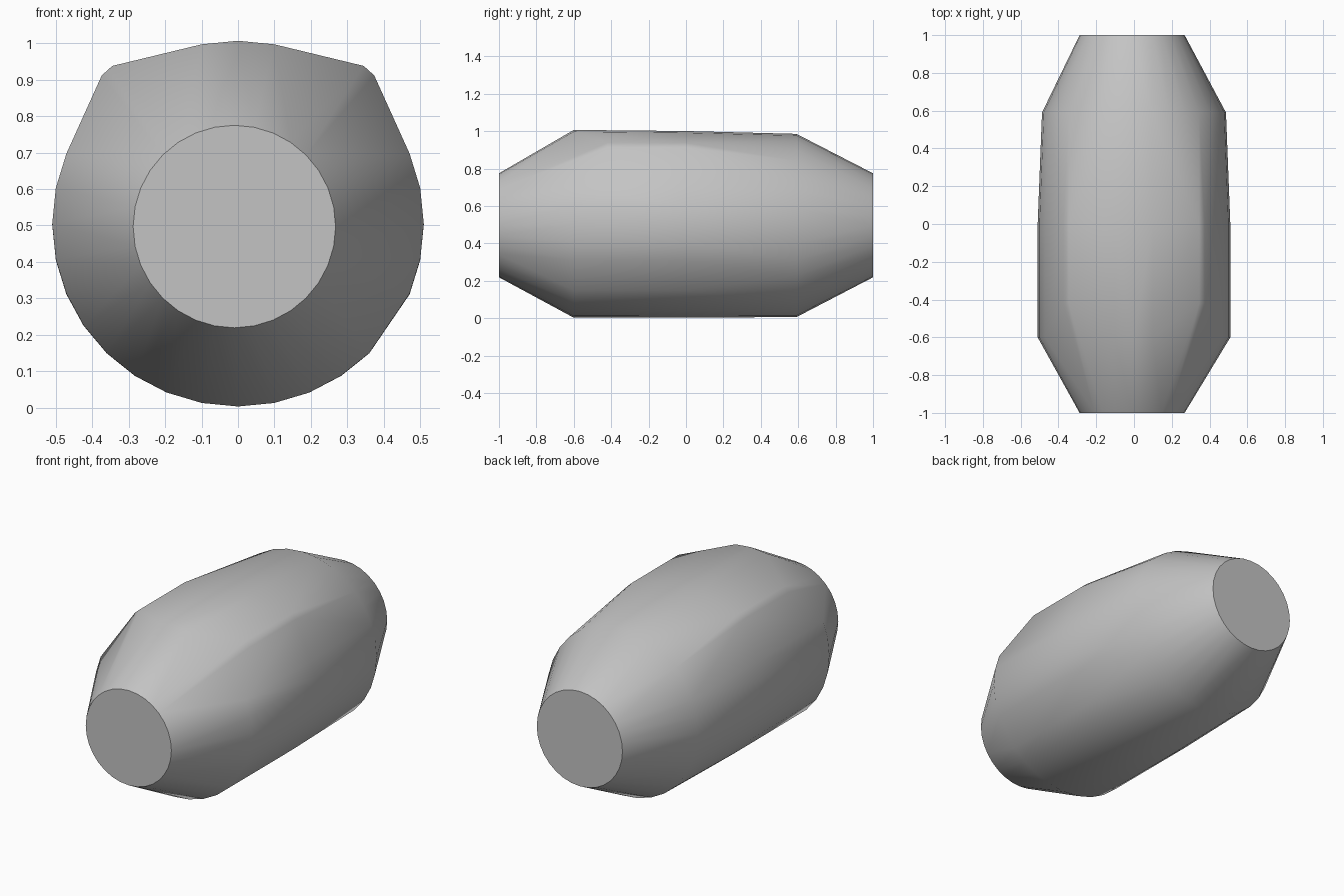
import bpy
import bmesh
from math import sin, cos, tau, radians

cube = bpy.data.objects.get("Cube")
if cube:
    bpy.data.objects.remove(cube, do_unlink=True)

grey = bpy.data.materials.new("plain grey")
grey.use_nodes = True
colour = (0.55, 0.55, 0.55, 1)
grey.diffuse_color = colour
grey.node_tree.nodes["Principled BSDF"].inputs["Base Color"].default_value = colour

SIDES = 32
bm = bmesh.new()


def ring(y, cx, cz, rx, rz, skip=()):
    """Circle of points across the body; index 0 is the top, counting towards +x."""
    for i in range(SIDES):
        if i not in skip:
            a = tau * i / SIDES
            bm.verts.new((cx + rx * sin(a), y, cz + rz * cos(a)))


# Body cross-sections: the upper corners are left open for the shoulders
corners = {2, 3, 4, 5, 27, 28, 29, 30}
ring(-1, -0.01, 0.497, 0.278, 0.278)
ring(-0.6, 0, 0.505, 0.51, 0.502, corners | {11})
ring(0, 0, 0.502, 0.51, 0.499, corners | {11})
ring(0.59, 0, 0.496, 0.487, 0.49)
ring(1, -0.01, 0.497, 0.278, 0.278)

# Raised shoulder ridges on both sides
for side in (-1, 1):
    for y in (-0.42, 0):
        bm.verts.new((side * 0.345, y, 0.938))
        bm.verts.new((side * 0.374, y, 0.912))

# Skin everything into one convex shell
hull = bmesh.ops.convex_hull(bm, input=bm.verts)
inner = [v for v in bm.verts if not v.link_faces]
bmesh.ops.delete(bm, geom=inner, context='VERTS')
bmesh.ops.dissolve_limit(bm, angle_limit=radians(0.5), verts=bm.verts, edges=bm.edges)
bmesh.ops.recalc_face_normals(bm, faces=bm.faces)

mesh = bpy.data.meshes.new("capsule_body")
bm.to_mesh(mesh)
bm.free()
mesh.materials.append(grey)
body = bpy.data.objects.new("capsule_body", mesh)
bpy.context.collection.objects.link(body)

# Smooth sides, crisp end caps
bpy.ops.object.select_all(action='DESELECT')
body.select_set(True)
bpy.context.view_layer.objects.active = body
bpy.ops.object.shade_smooth_by_angle(angle=radians(45))
